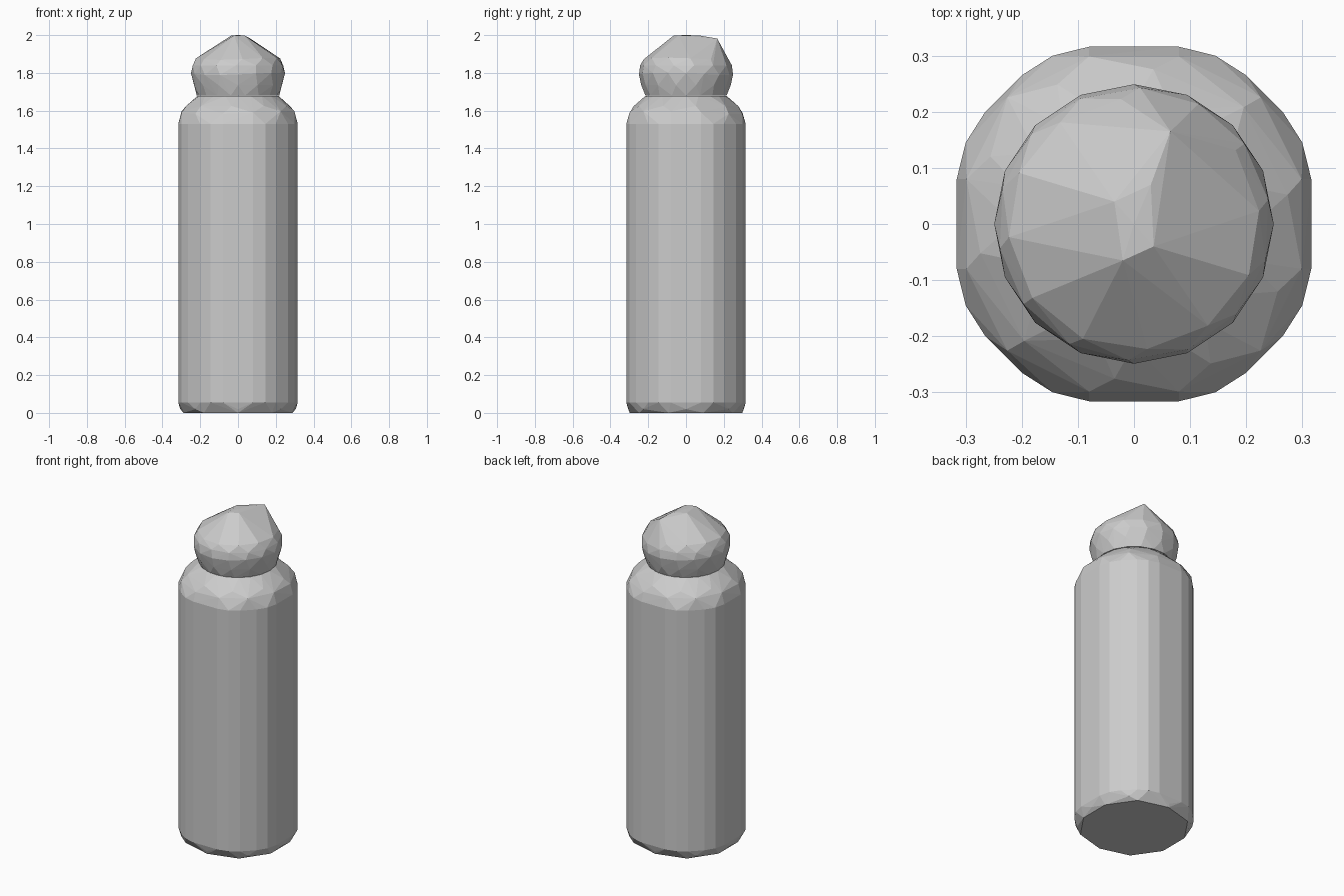
import bpy
import bmesh
from math import cos, sin, tau

if "Cube" in bpy.data.objects:
    bpy.data.objects.remove(bpy.data.objects["Cube"], do_unlink=True)

grey = bpy.data.materials.new("plain grey")
grey.use_nodes = True
grey.diffuse_color = (0.6, 0.6, 0.6, 1)
shader = next(n for n in grey.node_tree.nodes if n.type == "BSDF_PRINCIPLED")
shader.inputs["Base Color"].default_value = grey.diffuse_color


def ring(z, radius, sides, turn=0.0, power=2.0, wave=0.0):
    """Points round the axis; power above 2 squares the outline off."""
    points = []
    for i in range(sides):
        a = tau * (i + turn) / sides
        r = radius / (abs(cos(a)) ** power + abs(sin(a)) ** power) ** (1 / power)
        points.append((r * cos(a), r * sin(a), z + wave * cos(2 * a + 1)))
    return points


def hull(name, points):
    """Closed faceted shell wrapped round the points."""
    bm = bmesh.new()
    for p in points:
        bm.verts.new(p)
    result = bmesh.ops.convex_hull(bm, input=bm.verts)
    loose = {g for g in result["geom_interior"] + result["geom_unused"]
             if isinstance(g, bmesh.types.BMVert)}
    bmesh.ops.delete(bm, geom=list(loose), context="VERTS")
    bmesh.ops.recalc_face_normals(bm, faces=bm.faces)
    mesh = bpy.data.meshes.new(name)
    bm.to_mesh(mesh)
    bm.free()
    mesh.materials.append(grey)
    obj = bpy.data.objects.new(name, mesh)
    bpy.context.collection.objects.link(obj)


# Rounded square outline of the body, one quarter mirrored to four
quarter = [(0.316, 0.08), (0.30, 0.145), (0.265, 0.2),
           (0.2, 0.265), (0.145, 0.30), (0.08, 0.316)]
outline = [(sx * x, sy * y) for x, y in quarter for sx in (-1, 1) for sy in (-1, 1)]

# Body: bevelled foot, straight wall and faceted shoulder
wall = [(x, y, z) for x, y in outline for z in (0.055, 1.53)]
foot = ring(0.0, 0.298, 10, 0.5, 2.2) + ring(0.02, 0.306, 8, 0.0, 2.3)
shoulder = (ring(1.59, 0.305, 12, 0.5, 2.3, 0.008)
            + ring(1.625, 0.277, 10, 0.3, 2.2)
            + ring(1.678, 0.215, 20))
hull("bottle_body", wall + foot + shoulder)

# Cap: flared band, domed rim and an off-centre spout ridge
band = ring(1.68, 0.218, 18) + ring(1.735, 0.237, 14, 0.5)
rim = (ring(1.795, 0.249, 16, 0.0, 2.0, 0.006)
       + ring(1.84, 0.243, 14, 0.4)
       + ring(1.875, 0.224, 12, 0.2, 2.0, 0.006))
ridge = [(-0.02, -0.065, 1.998), (0.035, -0.04, 1.998),
         (-0.035, 0.04, 1.998), (0.0, 0.0, 2.0),
         (0.03, 0.07, 1.998), (0.065, 0.165, 1.982)]
hull("bottle_cap", band + rim + ridge)
